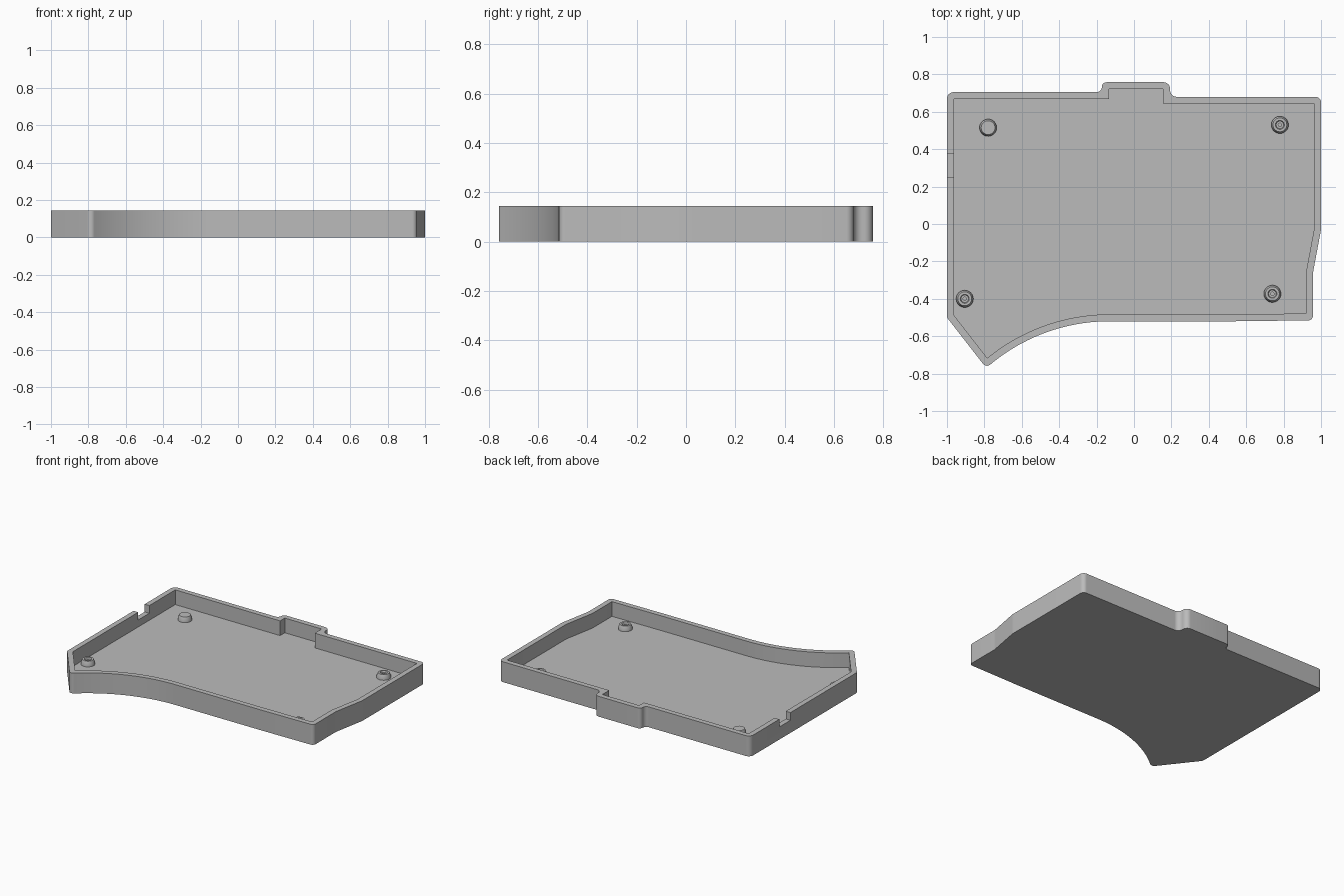
import bpy
import bmesh
import math
from mathutils import Vector

HEIGHT, FLOOR, WALL = 0.145, 0.04, 0.037

cube = bpy.data.objects.get("Cube")
if cube:
    bpy.data.objects.remove(cube, do_unlink=True)

grey = bpy.data.materials.new("plain grey")
grey.use_nodes = True
grey.diffuse_color = (0.5, 0.5, 0.5, 1)
grey.node_tree.nodes["Principled BSDF"].inputs["Base Color"].default_value = (0.5, 0.5, 0.5, 1)


def make_object(name, bm):
    bmesh.ops.recalc_face_normals(bm, faces=bm.faces)
    mesh = bpy.data.meshes.new(name)
    bm.to_mesh(mesh)
    bm.free()
    mesh.materials.append(grey)
    obj = bpy.data.objects.new(name, mesh)
    bpy.context.collection.objects.link(obj)
    return obj


def select_only(obj):
    bpy.ops.object.select_all(action="DESELECT")
    obj.select_set(True)
    bpy.context.view_layer.objects.active = obj


def prism(name, points, low, high):
    bm = bmesh.new()
    base = bm.faces.new([bm.verts.new((p.x, p.y, low)) for p in points])
    top = bmesh.ops.extrude_face_region(bm, geom=[base])["geom"]
    bmesh.ops.translate(bm, vec=(0, 0, high - low),
                        verts=[v for v in top if isinstance(v, bmesh.types.BMVert)])
    return make_object(name, bm)


def cut(target, cutter):
    mod = target.modifiers.new("cut", "BOOLEAN")
    mod.operation, mod.solver, mod.object = "DIFFERENCE", "EXACT", cutter
    select_only(target)
    bpy.ops.object.modifier_apply(modifier=mod.name)
    bpy.data.objects.remove(cutter, do_unlink=True)


def neighbours(points, i):
    p = points[i]
    return p, (points[i - 1] - p).normalized(), (points[(i + 1) % len(points)] - p).normalized()


def rounded(points, radii, steps=8):
    """Replace each corner that has a radius with a tangent arc."""
    out = []
    for i, r in enumerate(radii):
        p, a, b = neighbours(points, i)
        if not r:
            out.append(p)
            continue
        half = a.angle(b) / 2
        centre = p + (a + b).normalized() * (r / math.sin(half))
        start = p + a * (r / math.tan(half)) - centre
        end = p + b * (r / math.tan(half)) - centre
        sweep = start.angle(end)
        for k in range(steps + 1):
            t = k / steps
            out.append(centre + (start * math.sin((1 - t) * sweep)
                                 + end * math.sin(t * sweep)) / math.sin(sweep))
    return out


def inset(points, d):
    """Move a clockwise outline inwards by d with mitred corners."""
    out = []
    for i in range(len(points)):
        p, a, b = neighbours(points, i)
        n1, n2 = Vector((-a.y, a.x)), Vector((b.y, -b.x))
        n = (n1 + n2).normalized()
        out.append(p + n * (d / n.dot(n1)))
    return out


# Clockwise outline: x, y, corner radius
corners = [
    (-1, -0.5, 0.03), (-1, 0.705, 0.035), (-0.172, 0.705, 0.027), (-0.172, 0.758, 0.025),
    (0.193, 0.758, 0.035), (0.193, 0.68, 0.035), (1, 0.68, 0.03), (1, -0.03, 0.1),
    (0.957, -0.26, 0.1), (0.957, -0.515, 0.025), (0.54, -0.52, 0),
]
# Hollow curved front edge, tangent to the straight one
tip, bend = Vector((-0.79, -0.77)), Vector((-0.13, -0.52))
run, drop = bend.x - tip.x, bend.y - tip.y
radius = (run ** 2 + drop ** 2) / (2 * drop)
for k in range(24):
    a = math.asin(run / radius) * k / 24
    corners.append((bend.x - radius * math.sin(a), bend.y - radius * (1 - math.cos(a)), 0))
corners.append((tip.x, tip.y, 0.027))

outline = [Vector(c[:2]) for c in corners]
tray = prism("tray", rounded(outline, [c[2] for c in corners]), 0, HEIGHT)
cut(tray, prism("hollow", inset(outline, WALL), FLOOR, HEIGHT + 0.1))

# Cable notch in the side wall
notch = [Vector(p) for p in ((-1.1, 0.25), (-1.1, 0.375), (-0.94, 0.375), (-0.94, 0.25))]
cut(tray, prism("notch", notch, 0.09, HEIGHT + 0.1))
select_only(tray)
bpy.ops.object.shade_smooth_by_angle(angle=math.radians(30))


def boss(name, x, y, profile):
    bm = bmesh.new()
    verts = [bm.verts.new((r, 0, z)) for r, z in profile]
    edges = [bm.edges.new(pair) for pair in zip(verts, verts[1:])]
    bmesh.ops.spin(bm, geom=verts + edges, cent=(0, 0, 0), axis=(0, 0, 1),
                   angle=math.tau, steps=32)
    bmesh.ops.remove_doubles(bm, verts=bm.verts, dist=0.0001)
    obj = make_object(name, bm)
    obj.location = (x, y, FLOOR)
    select_only(obj)
    bpy.ops.object.shade_smooth_by_angle(angle=math.radians(30))


# Mounting bosses: one solid, three with a stepped screw hole
side = [(0.046, -0.005), (0.046, 0.015), (0.037, 0.036)]
hole = [(0.024, 0.036), (0.02, 0.026), (0.009, 0.026), (0.009, 0.004), (0, 0.004)]
boss("back_right_boss", -0.78, 0.515, side + [(0, 0.036)])
boss("back_left_boss", 0.78, 0.53, side + hole)
boss("front_right_boss", -0.905, -0.4, side + hole)
boss("front_left_boss", 0.74, -0.373, side + hole)
